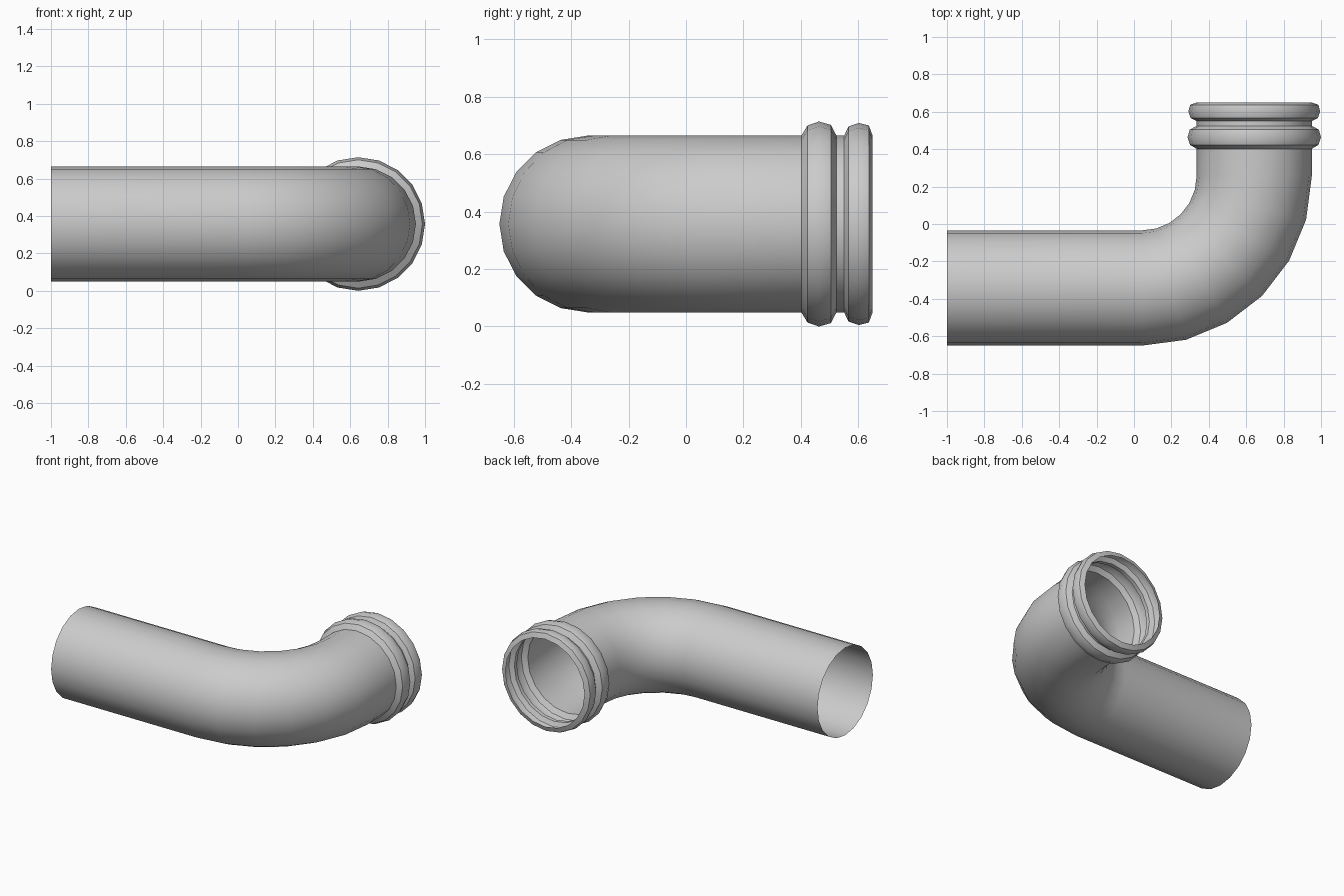
import bpy, bmesh
from math import sin, cos, pi, radians
from mathutils import Vector

if "Cube" in bpy.data.objects:
    bpy.data.objects.remove(bpy.data.objects["Cube"])

SIDES = 20
R = 0.308                      # pipe radius
ZC = 0.357                     # height of the centre line
BEND = 0.6                     # centre line bend radius
BX, BY = 0.043, 0.258          # bend centre


def sweep(name, stations):
    """Open tube through rings given as (x, y, heading, radius)."""
    bm = bmesh.new()
    rings = []
    for x, y, a, r in stations:
        side = Vector((sin(a), -cos(a), 0))
        up = Vector((0, 0, 1))
        rings.append([bm.verts.new(Vector((x, y, ZC)) + r * (side * cos(t) + up * sin(t)))
                      for t in (2 * pi * i / SIDES for i in range(SIDES))])
    for p, q in zip(rings, rings[1:]):
        for i in range(SIDES):
            j = (i + 1) % SIDES
            bm.faces.new((p[i], q[i], q[j], p[j]))
    mesh = bpy.data.meshes.new(name)
    bm.to_mesh(mesh)
    bm.free()
    obj = bpy.data.objects.new(name, mesh)
    bpy.context.collection.objects.link(obj)
    bpy.ops.object.select_all(action='DESELECT')
    obj.select_set(True)
    bpy.context.view_layer.objects.active = obj
    bpy.ops.object.shade_smooth_by_angle(angle=radians(35))
    return obj


# Pipe: straight leg, 90 degree elbow in six steps, short leg
pipe = [(-1, BY - BEND, 0, R)]
for k in range(7):
    a = radians(15 * k)
    pipe.append((BX + BEND * sin(a), BY - BEND * cos(a), a, R))
pipe.append((BX + BEND, 0.402, pi / 2, R))
sweep("elbow_pipe", pipe)

# Socket: two rolled beads with a groove between, open at the end
profile = [(0.402, R), (0.423, 0.343), (0.463, 0.357), (0.505, 0.345), (0.524, R),
           (0.551, R), (0.566, 0.340), (0.602, 0.352), (0.637, 0.343), (0.65, R)]
sweep("socket_beads", [(BX + BEND, y, pi / 2, r) for y, r in profile])
